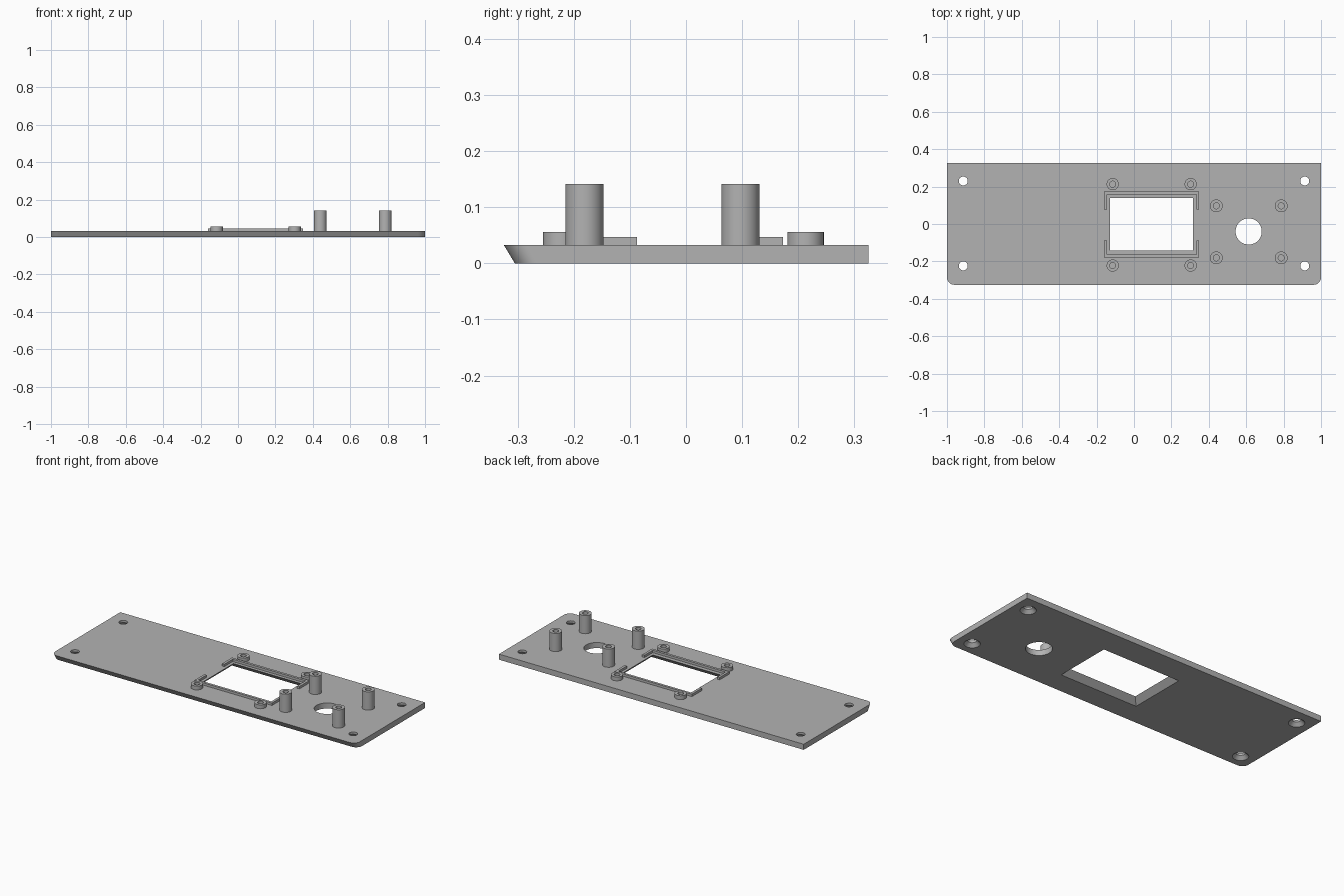
import bpy, bmesh, math

cube = bpy.data.objects.get("Cube")
if cube:
    bpy.data.objects.remove(cube)

T = 0.033  # plate thickness
grey = bpy.data.materials.new("panel_grey")
grey.use_nodes = True
colour = (0.45, 0.45, 0.45, 1)
grey.diffuse_color = colour
grey.node_tree.nodes["Principled BSDF"].inputs["Base Color"].default_value = colour


def finish(name, bm):
    bmesh.ops.remove_doubles(bm, verts=bm.verts, dist=1e-5)
    bmesh.ops.recalc_face_normals(bm, faces=bm.faces)
    mesh = bpy.data.meshes.new(name)
    bm.to_mesh(mesh)
    bm.free()
    mesh.materials.append(grey)
    obj = bpy.data.objects.new(name, mesh)
    bpy.context.collection.objects.link(obj)
    return obj


def loft(name, bottom, top, z0, z1):
    """Solid between two outlines with matching point counts."""
    bm = bmesh.new()
    a = [bm.verts.new((x, y, z0)) for x, y in bottom]
    b = [bm.verts.new((x, y, z1)) for x, y in top]
    bm.faces.new(a)
    bm.faces.new(b)
    for i in range(len(a)):
        j = (i + 1) % len(a)
        bm.faces.new((a[i], a[j], b[j], b[i]))
    return finish(name, bm)


def lathe(name, profile, x, y, steps=40):
    """Spin a (radius, height) profile about a vertical axis."""
    bm = bmesh.new()
    verts = [bm.verts.new((x + r, y, z)) for r, z in profile]
    edges = [bm.edges.new(pair) for pair in zip(verts, verts[1:])]
    bmesh.ops.spin(bm, geom=verts + edges, cent=(x, y, 0), axis=(0, 0, 1),
                   angle=math.tau, steps=steps, use_merge=True)
    return finish(name, bm)


def rect(x0, x1, y0, y1):
    return [(x0, y0), (x1, y0), (x1, y1), (x0, y1)]


def smooth(obj):
    bpy.ops.object.select_all(action='DESELECT')
    obj.select_set(True)
    bpy.context.view_layer.objects.active = obj
    bpy.ops.object.shade_smooth_by_angle(angle=math.radians(30))


# Plate: rounded front corners, front edge undercut towards the bottom
R, FRONT, BACK, UNDERCUT = 0.04, -0.325, 0.325, 0.02
outline = [(1, BACK), (-1, BACK)]
for cx, start in ((-1 + R, math.pi), (1 - R, 1.5 * math.pi)):
    for i in range(13):
        a = start + i / 12 * math.pi / 2
        outline.append((cx + R * math.cos(a), FRONT + R + R * math.sin(a)))
base = [(x, y + UNDERCUT if y < 0 else y) for x, y in outline]
plate = loft("panel_plate", base, outline, 0, T)

# Window flared towards the underside
X0, X1, Y0, Y1 = -0.127, 0.316, -0.141, 0.139


def window(z):
    f = T - z
    return rect(X0 - f, X1 + f, Y0 - f, Y1 + f)


cutters = [loft("window_cutter", window(-0.01), window(T + 0.01), -0.01, T + 0.01)]

# Large round hole
cutters.append(lathe("round_cutter", [(0, -0.01), (0.07, -0.01), (0.07, 0.05), (0, 0.05)],
                     0.613, -0.04, 64))

# Countersunk screw holes
sink = [(0, -0.01), (0.043, -0.01), (0.043, 0), (0.024, 0.02), (0.024, 0.05), (0, 0.05)]
for x in (-0.913, 0.913):
    for y in (-0.224, 0.23):
        cutters.append(lathe("screw_cutter", sink, x, y))

for cutter in cutters:
    mod = plate.modifiers.new("cut", 'BOOLEAN')
    mod.operation, mod.solver, mod.object = 'DIFFERENCE', 'EXACT', cutter
    bpy.ops.object.select_all(action='DESELECT')
    bpy.context.view_layer.objects.active = plate
    plate.select_set(True)
    bpy.ops.object.modifier_apply(modifier=mod.name)
    bpy.data.objects.remove(cutter)
smooth(plate)


# Hollow screw posts, tall and short
def post(name, x, y, radius, top):
    bore = 0.016
    smooth(lathe(name, [(0, T + 0.002), (bore, T + 0.002), (bore, top), (radius, top),
                        (radius, T - 0.002), (0, T - 0.002)], x, y))


for side, x in (("right", 0.44), ("left", 0.787)):
    for end, y in (("front", -0.181), ("back", 0.097)):
        post(f"tall_post_{end}_{side}", x, y, 0.034, 0.141)
for side, x in (("right", -0.114), ("left", 0.303)):
    for end, y in (("front", -0.222), ("back", 0.213)):
        post(f"short_boss_{end}_{side}", x, y, 0.0325, 0.056)


# U-shaped locating rails either side of the window
def rail(name, outer, tip):
    w = 0.015
    inner = outer - math.copysign(w, outer)
    xa, xb = -0.16, 0.348
    shape = [(xa, tip), (xa, outer), (xb, outer), (xb, tip),
             (xb - w, tip), (xb - w, inner), (xa + w, inner), (xa + w, tip)]
    loft(name, shape, shape, T - 0.002, 0.047)


rail("back_rail", 0.173, 0.078)
rail("front_rail", -0.179, -0.087)
